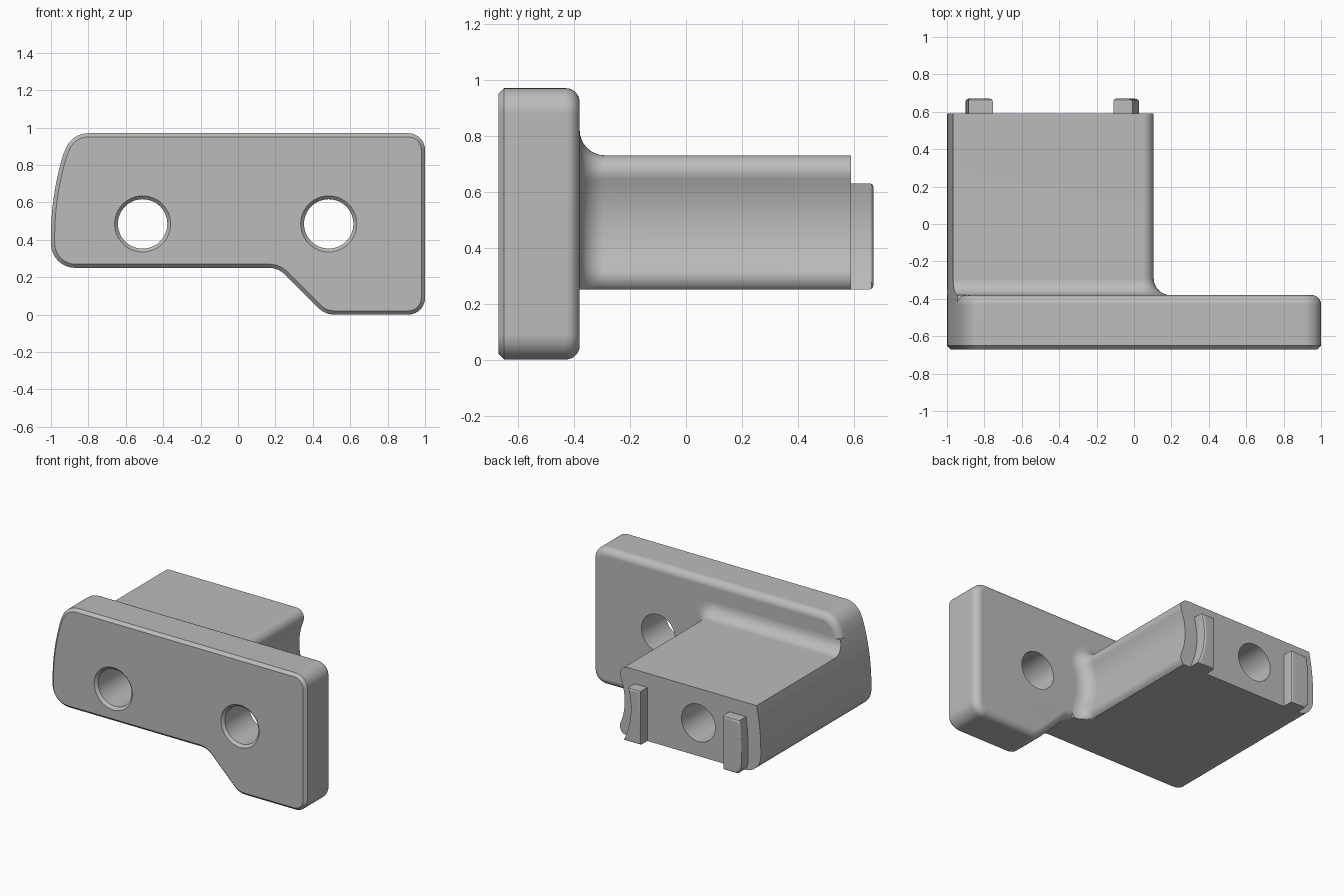
import bpy
import bmesh
from math import sin, cos, pi, radians, atan2, sqrt, tan
from mathutils import Vector

cube = bpy.data.objects.get("Cube")
if cube:
    bpy.data.objects.remove(cube, do_unlink=True)

grey = bpy.data.materials.new("plain_grey")
grey.use_nodes = True
COLOUR = (0.5, 0.5, 0.5, 1)
grey.diffuse_color = COLOUR
grey.node_tree.nodes["Principled BSDF"].inputs["Base Color"].default_value = COLOUR

HOLE_Z = 0.485
FRONT, BACK, END, TIP = -0.67, -0.38, 0.59, 0.67


def arc(cx, cz, r, a0, a1, n=10):
    """Points along a circular arc, angles in degrees."""
    angles = [radians(a0 + (a1 - a0) * i / n) for i in range(n + 1)]
    return [Vector((cx + r * cos(a), cz + r * sin(a))) for a in angles]


def left_x(z):
    """Gently bowed left edge shared by plate and block."""
    return -1 + max(z - 0.42, 0) ** 2 / 2.9


def left_edge(z0, z1, n=12):
    steps = [z0 + (z1 - z0) * i / n for i in range(n + 1)]
    return [Vector((left_x(z), z)) for z in steps]


def inset(points, d):
    """Move a clockwise outline inwards by d with mitred corners."""
    result = []
    for i, p in enumerate(points):
        a = (p - points[i - 1]).normalized()
        b = (points[(i + 1) % len(points)] - p).normalized()
        na, nb = Vector((a.y, -a.x)), Vector((b.y, -b.x))
        result.append(p + (na + nb) * d / (1 + na.dot(nb)))
    return result


def loft(name, sections):
    """Skin a list of (y, outline) sections and cap both ends."""
    bm = bmesh.new()
    rings = [[bm.verts.new((p.x, y, p.y)) for p in pts] for y, pts in sections]
    for a, b in zip(rings, rings[1:]):
        n = len(a)
        for i in range(n):
            bm.faces.new((a[i], a[(i + 1) % n], b[(i + 1) % n], b[i]))
    bm.faces.new(rings[0])
    bm.faces.new(rings[-1][::-1])
    bmesh.ops.remove_doubles(bm, verts=bm.verts, dist=0.0002)
    bmesh.ops.recalc_face_normals(bm, faces=bm.faces)
    mesh = bpy.data.meshes.new(name)
    bm.to_mesh(mesh)
    bm.free()
    mesh.materials.append(grey)
    obj = bpy.data.objects.new(name, mesh)
    bpy.context.collection.objects.link(obj)
    return obj


def activate(obj):
    bpy.ops.object.select_all(action="DESELECT")
    obj.select_set(True)
    bpy.context.view_layer.objects.active = obj


def cut_hole(obj, x, y_end):
    """Round through hole with a countersunk front rim."""
    sections = [(y, arc(x, HOLE_Z, r, 0, 352.5, 47))
                for y, r in ((FRONT - 0.02, 0.17), (FRONT + 0.018, 0.132), (y_end, 0.132))]
    cutter = loft("hole_cutter", sections)
    activate(obj)
    mod = obj.modifiers.new("hole", "BOOLEAN")
    mod.operation, mod.solver, mod.object = "DIFFERENCE", "EXACT", cutter
    bpy.ops.object.modifier_apply(modifier=mod.name)
    bpy.data.objects.remove(cutter, do_unlink=True)


def finish(obj):
    activate(obj)
    bpy.ops.object.shade_smooth_by_angle(angle=radians(30))
    obj.modifiers.new("flat_shading", "WEIGHTED_NORMAL").keep_sharp = True


# Front plate: clockwise outline, chamfered front rim, rounded back rim
bend = 0.12 * tan(pi / 8)
outline = (
    arc(-0.87, 0.38, 0.13, 270, 180)
    + left_edge(0.42, 0.86)
    + arc(-0.8, 0.84, 0.13, 162, 90)
    + arc(0.91, 0.88, 0.09, 90, 0)
    + arc(0.91, 0.09, 0.09, 0, -90)
    + arc(0.465 + bend, 0.12, 0.12, 270, 225, 6)
    + arc(0.215 - bend, 0.13, 0.12, 45, 90, 6)
)
sections = [(FRONT, inset(outline, 0.02)), (FRONT + 0.02, outline)]
for i in range(7):
    t = i / 6 * pi / 2
    sections.append((BACK - 0.05 * (1 - sin(t)), inset(outline, 0.05 * (1 - cos(t)))))
plate = loft("front_plate", sections)
cut_hole(plate, -0.51, 0.8)
cut_hole(plate, 0.485, 0.8)
finish(plate)

# Rear block: hollowed right flank, flared into the plate
CORNER, HOLLOW = 0.06, 0.417
CORNER_X = 0.485 - sqrt((CORNER + HOLLOW) ** 2 - 0.185 ** 2)
LEAN = 180 / pi * atan2(0.185, 0.485 - CORNER_X)


def block_outline(d):
    pts = arc(-0.87, 0.38, 0.13, 270, 180)
    pts += left_edge(0.42, 0.73 + d)
    pts += arc(CORNER_X, 0.67, CORNER + d, 90, -LEAN)
    pts += arc(0.485, HOLE_Z, HOLLOW - d, 180 - LEAN, 180 + LEAN, 16)[1:-1]
    pts += arc(CORNER_X, 0.30, CORNER + d, LEAN, -90)
    return [Vector((p.x, max(p.y, 0.25))) for p in pts]


FLARE = 0.09
sections = [(BACK - 0.05, block_outline(FLARE))]
for i in range(9):
    t = i / 8 * pi / 2
    sections.append((BACK + FLARE * (1 - cos(t)), block_outline(FLARE * (1 - sin(t)))))
sections.append((END, block_outline(0)))
block = loft("rear_block", sections)
cut_hole(block, -0.51, 0.8)
finish(block)

# Two locating tabs that follow the flanks of the block
TAB_LOW, TAB_TOP = 0.25, 0.63
levels = [TAB_LOW + (TAB_TOP - TAB_LOW) * i / 12 for i in range(13)]
hollow_edge = [Vector((0.485 - sqrt(0.515 ** 2 - (z - HOLE_Z) ** 2), z)) for z in levels]
bowed_edge = [Vector((left_x(z) + 0.1, z)) for z in levels]
# The outer tab tucks in at the bottom to suit the rounded block corner
bowed_edge[0].x += 0.03
bowed_edge[1].x += 0.005
tabs = {
    "right_tab": [Vector((-0.11, TAB_LOW)), Vector((-0.11, TAB_TOP))] + hollow_edge[::-1],
    "left_tab": bowed_edge + [Vector((-0.755, TAB_TOP)), Vector((-0.755, TAB_LOW))],
}
for name, pts in tabs.items():
    sections = [(END - 0.03, pts)]
    for i in range(4):
        t = i / 3 * pi / 2
        sections.append((TIP - 0.015 * (1 - sin(t)), inset(pts, 0.015 * (1 - cos(t)))))
    finish(loft(name, sections))
